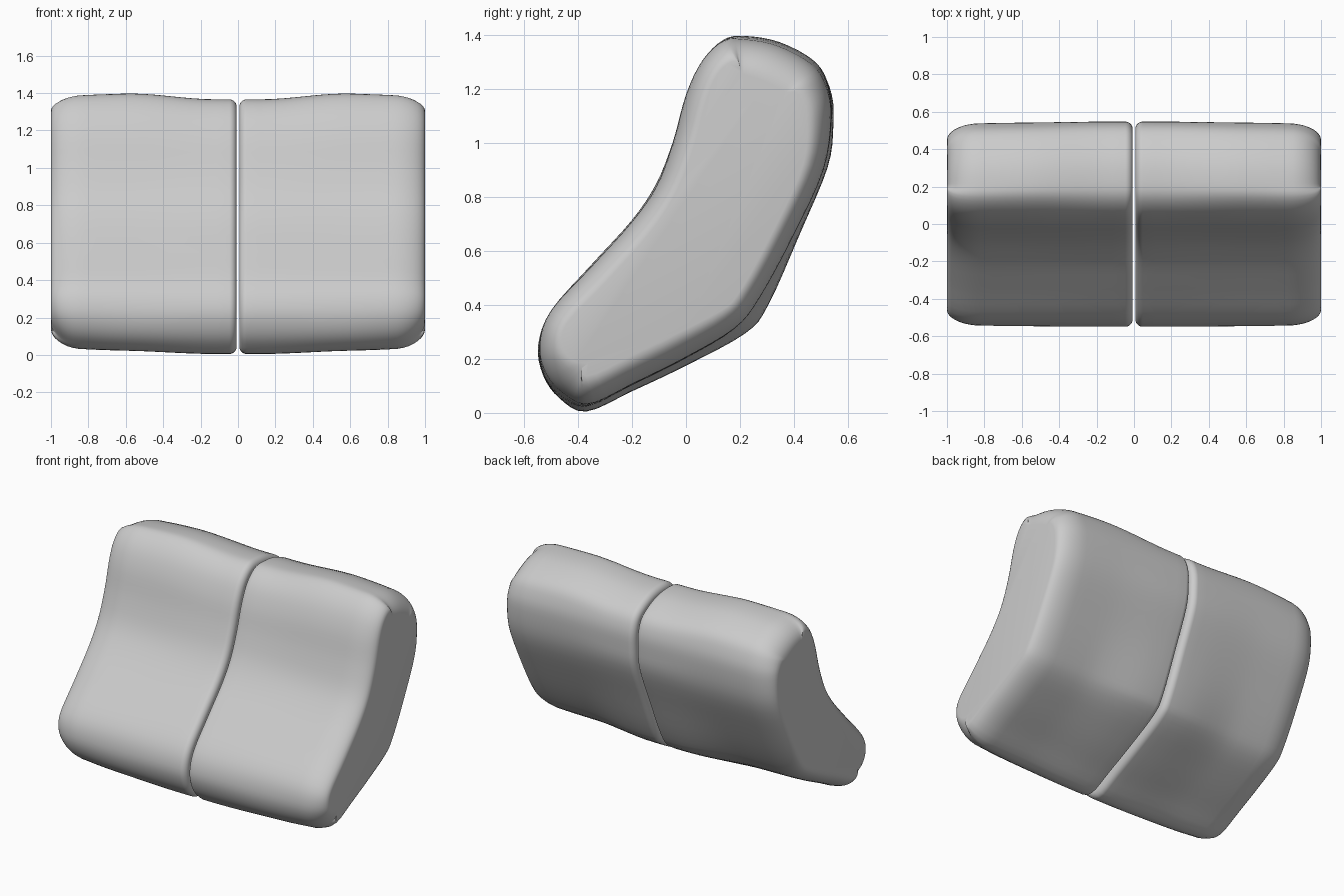
import bpy, bmesh, math
from mathutils import Vector

if "Cube" in bpy.data.objects:
    bpy.data.objects.remove(bpy.data.objects["Cube"])

# Side profiles (y, z): near the centre gap, and towards the outer end
INNER = [(-.37, .005), (-.47, .055), (-.53, .14), (-.548, .25), (-.5, .38), (-.35, .55),
         (-.2, .715), (-.11, .85), (-.05, 1.0), (0, 1.16), (.06, 1.28), (.14, 1.352),
         (.23, 1.366), (.36, 1.345), (.49, 1.275), (.54, 1.18), (.546, 1.06), (.525, .91),
         (.425, .67), (.305, .4), (.22, .295), (0, .175), (-.2, .08)]
OUTER = [(-.37, .02), (-.47, .06), (-.53, .14), (-.546, .25), (-.5, .38), (-.35, .545),
         (-.2, .71), (-.11, .84), (-.05, 1.0), (0, 1.18), (.06, 1.305), (.14, 1.385),
         (.22, 1.4), (.35, 1.377), (.48, 1.305), (.53, 1.21), (.542, 1.09), (.51, .9),
         (.4, .66), (.275, .43), (.18, .31), (0, .2), (-.2, .1)]
AXIS = Vector((.5, .86)).normalized()
SUB = 4


def spline(points):
    """Closed Catmull-Rom curve through the points."""
    p = [Vector(q) for q in points]
    n, out = len(p), []
    for i in range(n):
        a, b, c, d = (p[(i + k) % n] for k in (-1, 0, 1, 2))
        for s in range(SUB):
            t = s / SUB
            out.append(.5 * (2 * b + (c - a) * t + (2 * a - 5 * b + 4 * c - d) * t * t
                             + (3 * b - a - 3 * c + d) * t ** 3))
    return out


def section(x, side, end):
    """Blended profile at x, pulled in by side / end amounts for the rounded rims."""
    t = min(max((x - .12) / .48, 0), 1)
    t = t * t * (3 - 2 * t)
    pts = [a.lerp(b, t) for a, b in zip(inner, outer)]
    n, res = len(pts), []
    for i, p in enumerate(pts):
        d = (pts[(i + 2) % n] - pts[i - 2]).normalized()
        normal = Vector((-d.y, d.x))
        k = abs(normal.dot(AXIS)) ** 2
        q = p - normal * (side + (end - side) * k)
        res.append((x, q.x, q.y))
    return res


inner, outer = spline(INNER), spline(OUTER)
STEPS = 9
angles = [math.pi / 2 * i / STEPS for i in range(STEPS + 1)]
sections = []
# tight rim at the centre gap
for a in reversed(angles):
    r = .04 * (1 - math.cos(a))
    sections.append(section(.007 + .04 * (1 - math.sin(a)), r, r))
# long middle
sections += [section(.05 + .77 * i / 12, 0, .018 * (i / 12) ** 4) for i in range(1, 12)]
# soft outer rim
for a in angles:
    c = 1 - math.cos(a)
    sections.append(section(1 - .18 * (1 - math.sin(a)), .075 * c, .018 + .145 * c))

# Loft the right cushion and mirror it to the left
bm = bmesh.new()
rings = [[bm.verts.new(v) for v in s] for s in sections]
n = len(rings[0])
for r0, r1 in zip(rings, rings[1:]):
    for i in range(n):
        bm.faces.new((r0[i], r0[(i + 1) % n], r1[(i + 1) % n], r1[i]))
bm.faces.new(rings[0])
bm.faces.new(rings[-1])
bmesh.ops.recalc_face_normals(bm, faces=bm.faces[:])
mesh = bpy.data.meshes.new("cushion_pair")
bm.to_mesh(mesh)
bm.free()
cushion = bpy.data.objects.new("cushion_pair", mesh)
bpy.context.collection.objects.link(cushion)
cushion.modifiers.new("mirror", 'MIRROR').use_mirror_merge = False
bpy.context.view_layer.objects.active = cushion
cushion.select_set(True)
bpy.ops.object.shade_smooth_by_angle(angle=math.radians(50))
